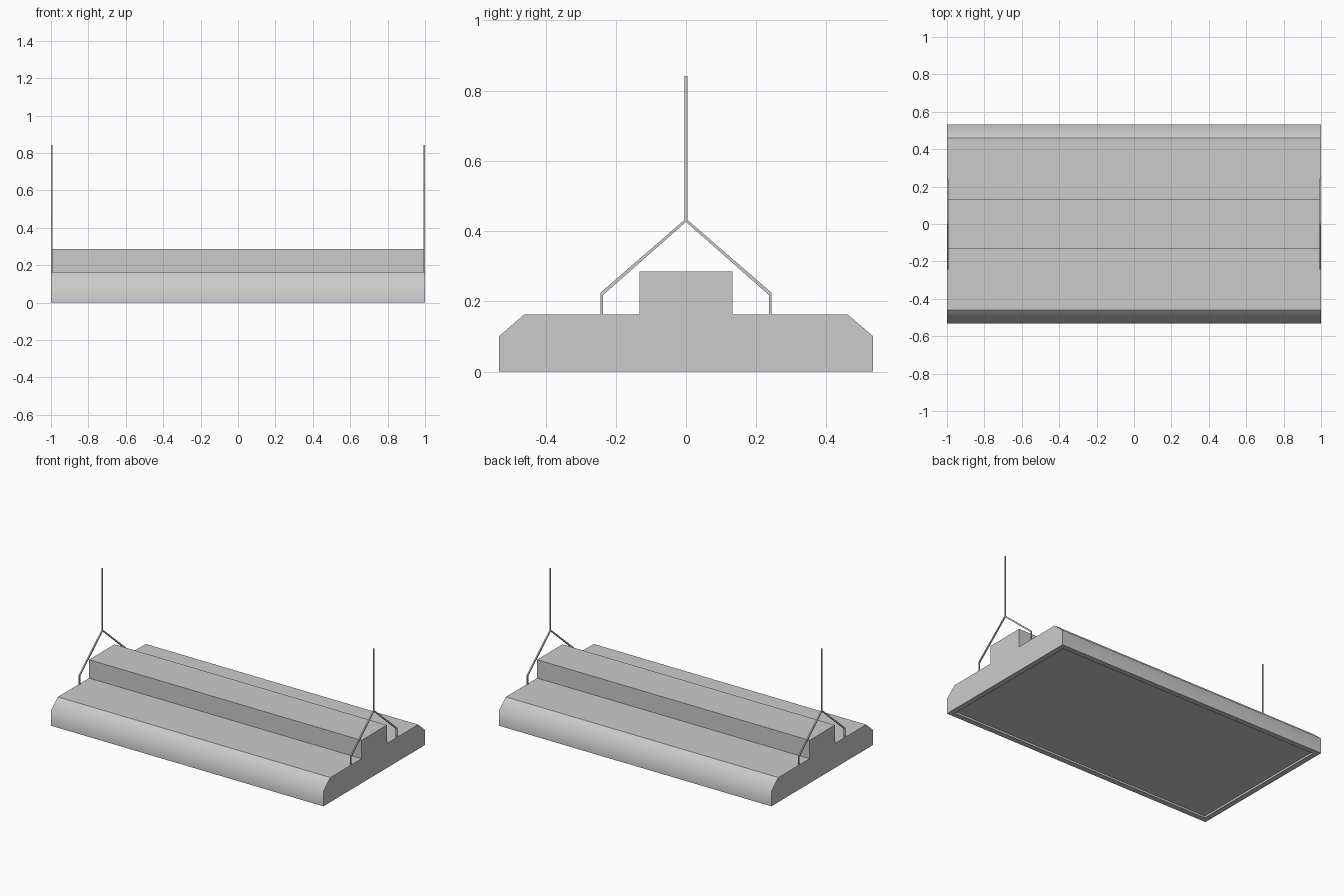
import bpy
import bmesh

cube = bpy.data.objects.get("Cube")
if cube:
    bpy.data.objects.remove(cube, do_unlink=True)

GREY = (0.6, 0.6, 0.6, 1.0)
metal = bpy.data.materials.new("light grey metal")
metal.use_nodes = True
metal.diffuse_color = GREY
metal.node_tree.nodes["Principled BSDF"].inputs["Base Color"].default_value = GREY


def mirrored(half):
    """Complete a half outline (y >= 0, running upwards) across y = 0."""
    other = [(-y, z) for y, z in reversed(half) if y > 0]
    return half + other


def prism(outline, x0, x1):
    """Extrude a y-z outline along x and return the bmesh."""
    bm = bmesh.new()
    face = bm.faces.new([bm.verts.new((x0, y, z)) for y, z in outline])
    moved = bmesh.ops.extrude_face_region(bm, geom=[face])["geom"]
    verts = [v for v in moved if isinstance(v, bmesh.types.BMVert)]
    bmesh.ops.translate(bm, verts=verts, vec=(x1 - x0, 0, 0))
    bmesh.ops.recalc_face_normals(bm, faces=bm.faces)
    return bm


def finish(bm, name):
    mesh = bpy.data.meshes.new(name)
    bm.to_mesh(mesh)
    bm.free()
    mesh.materials.append(metal)
    obj = bpy.data.objects.new(name, mesh)
    bpy.context.collection.objects.link(obj)
    return obj


# Housing: low tray with sloped shoulders and a raised central gear box
LIP = 0.1
housing = prism(mirrored([(0.533, 0), (0.533, LIP), (0.46, 0.163),
                          (0.133, 0.163), (0.133, 0.285)]), -1, 1)

# Shallow recessed panel underneath
bottom = [f for f in housing.faces if f.normal.z < -0.9]
bmesh.ops.inset_individual(housing, faces=bottom, thickness=0.05)
bmesh.ops.inset_individual(housing, faces=bottom, thickness=0.0, depth=-0.013)

# Only the rounded shoulder edges shade smoothly
for face in housing.faces:
    face.smooth = True
for edge in housing.edges:
    edge.smooth = all(abs(v.co.z - LIP) < 0.001 for v in edge.verts)
finish(housing, "housing")

# Hangers: a thin inverted Y at each end
R = 0.004
hanger_outline = mirrored([(0, 0.43 - R), (0.24 - R, 0.222 - R), (0.24 - R, 0.16),
                           (0.24 + R, 0.16), (0.24 + R, 0.222 + R / 2),
                           (R, 0.43 + R / 2), (R, 0.842)])
for side, x0 in (("left", 0.992), ("right", -1.0)):
    finish(prism(hanger_outline, x0, x0 + 2 * R), side + "_hanger")
